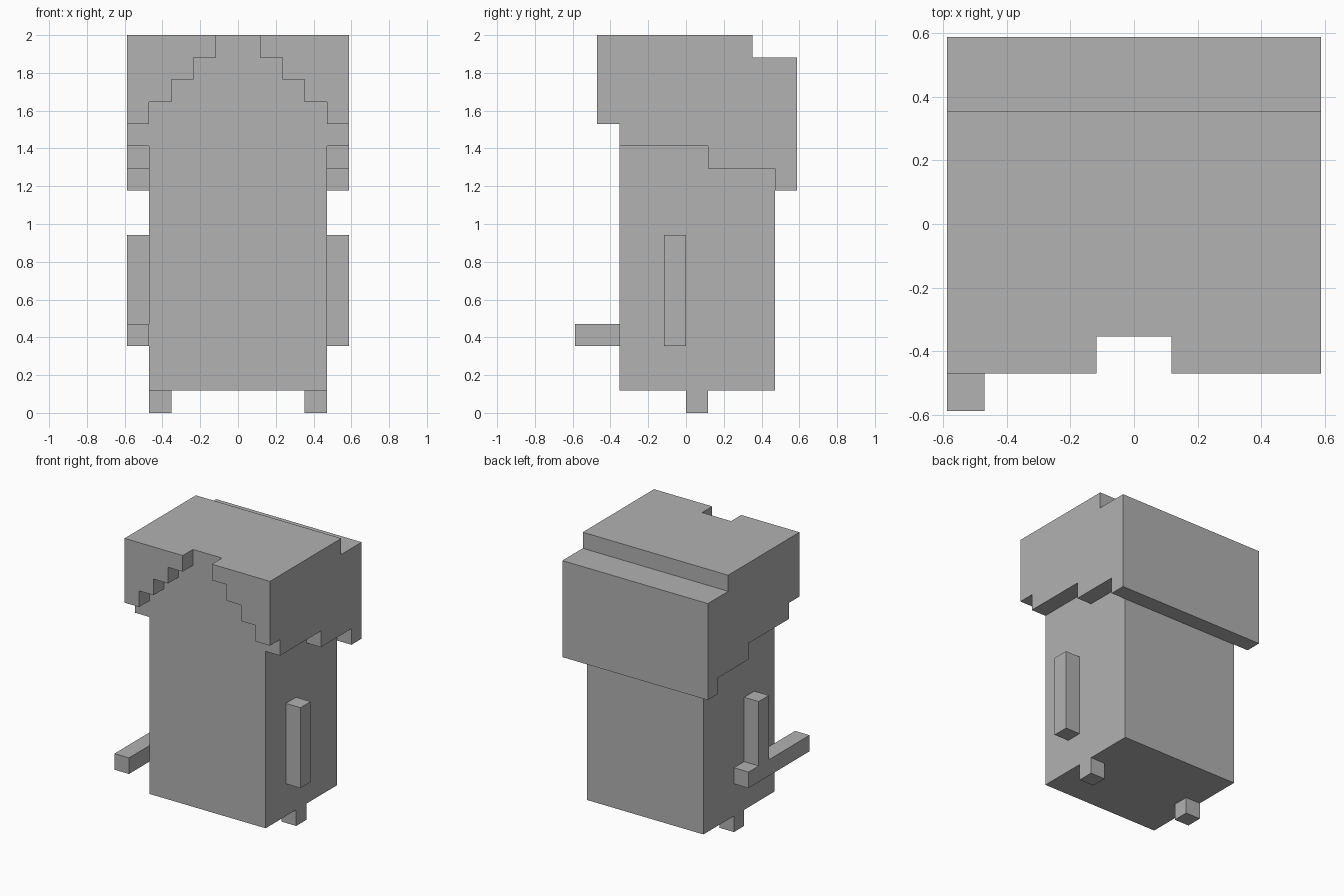
import bpy, bmesh
from mathutils import Vector

cube = bpy.data.objects.get("Cube")
if cube:
    bpy.data.objects.remove(cube, do_unlink=True)

U = 2 / 17  # one block

grey = bpy.data.materials.new("plain_grey")
grey.use_nodes = True
colour = (0.445, 0.445, 0.445, 1)
grey.diffuse_color = colour
grey.node_tree.nodes["Principled BSDF"].inputs["Base Color"].default_value = colour


def prism(name, points, depth):
    """Extrude a flat outline, given in blocks, along the depth vector."""
    bm = bmesh.new()
    face = bm.faces.new([bm.verts.new(Vector(p) * U) for p in points])
    ext = bmesh.ops.extrude_face_region(bm, geom=[face], use_keep_orig=True)
    verts = [e for e in ext["geom"] if isinstance(e, bmesh.types.BMVert)]
    bmesh.ops.translate(bm, verts=verts, vec=Vector(depth) * U)
    bmesh.ops.recalc_face_normals(bm, faces=bm.faces)
    mesh = bpy.data.meshes.new(name)
    bm.to_mesh(mesh)
    bm.free()
    mesh.materials.append(grey)
    obj = bpy.data.objects.new(name, mesh)
    bpy.context.collection.objects.link(obj)
    return obj


def box(name, x, y, z):
    base = [(x[0], y[0], z[0]), (x[1], y[0], z[0]), (x[1], y[1], z[0]), (x[0], y[1], z[0])]
    return prism(name, base, (0, 0, z[1] - z[0]))


# Torso and face
box("body", (-4, 4), (-3, 4), (1, 16))

# Hair: crown and back
box("hair_crown", (-4, 4), (-3, 3), (16, 17))
box("hair_back", (-4, 4), (4, 5), (10, 16))

# Stepped outlines for the hair: fringe in (x, z), side in (y, z)
fringe = [(1, 17), (1, 16), (2, 16), (2, 15), (3, 15), (3, 14), (4, 14), (4, 13), (5, 13), (5, 17)]
side = [(-3, 17), (-3, 12), (1, 12), (1, 11), (4, 11), (4, 10), (5, 10), (5, 16), (3, 16), (3, 17)]

for label, s in (("left", 1), ("right", -1)):
    prism("hair_fringe_" + label, [(s * x, -4, z) for x, z in fringe], (0, 1, 0))
    prism("hair_side_" + label, [(s * 4, y, z) for y, z in side], (s, 0, 0))
    box("foot_" + label, sorted((s * 3, s * 4)), (0, 1), (0, 1))

# Arms, and the bar held in the right hand
box("arm_left", (4, 5), (-1, 0), (3, 8))
box("arm_right", (-5, -4), (-1, 0), (4, 8))
box("held_bar", (-5, -4), (-5, 1), (3, 4))
